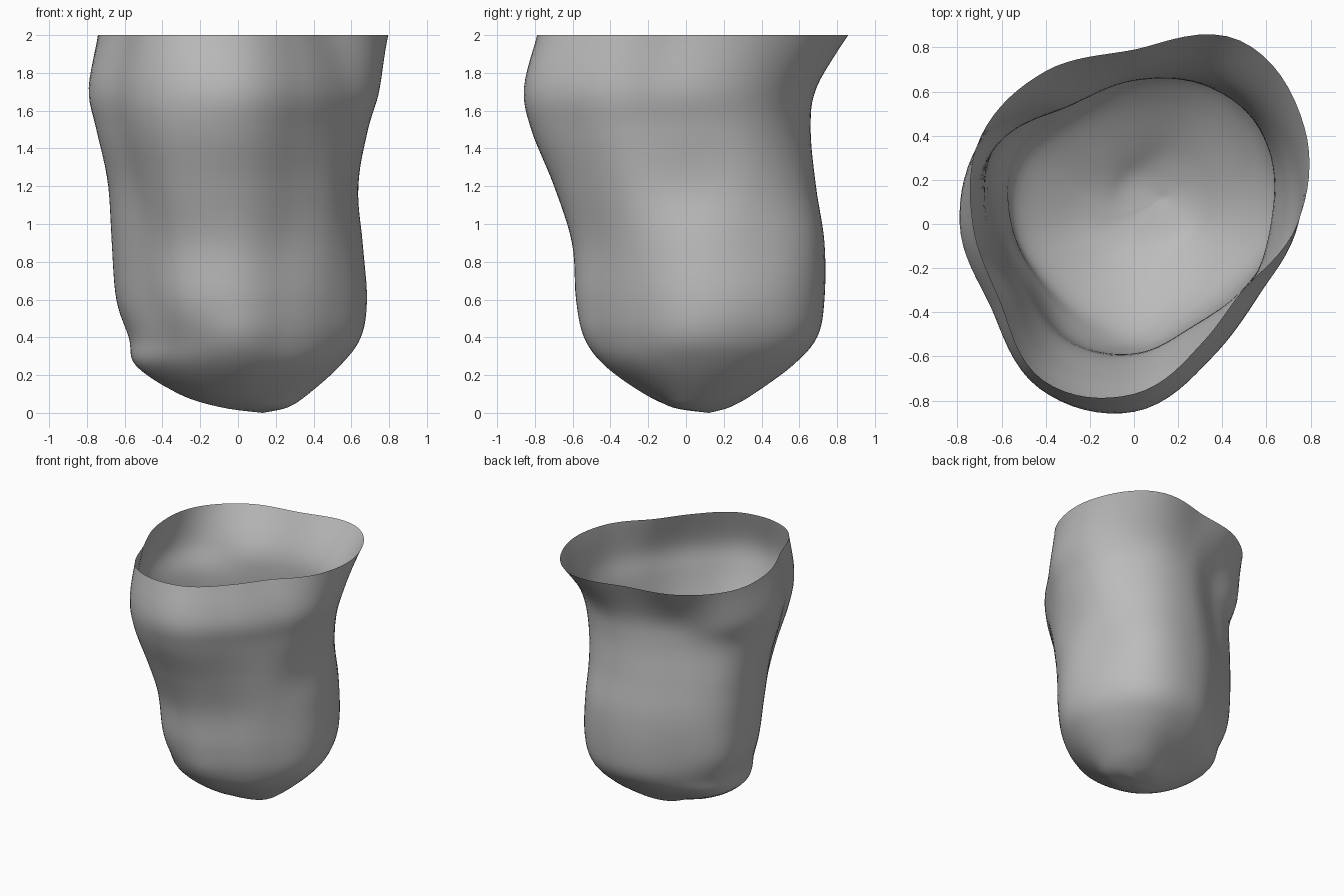
import bpy
import bmesh
from math import cos, sin, radians
from mathutils import Vector

if "Cube" in bpy.data.objects:
    bpy.data.objects.remove(bpy.data.objects["Cube"], do_unlink=True)

# Cross-sections in hundredths: height, then radius every 30 degrees from +x
SECTIONS = [
    (3, [25, 28, 26, 21, 14, 10, 9, 7, 6, 6, 8, 14]),
    (10, [36, 40, 40, 33, 29, 31, 31, 26, 23, 22, 23, 28]),
    (25, [53, 58, 61, 55, 53, 57, 53, 46, 43, 43, 42, 46]),
    (40, [64, 69, 74, 68, 62, 63, 56, 51, 52, 54, 50, 54]),
    (60, [67, 73, 78, 72, 66, 70, 62, 55, 59, 58, 53, 57]),
    (90, [65, 71, 78, 72, 67, 72, 65, 59, 62, 60, 54, 58]),
    (120, [62, 70, 73, 68, 64, 72, 68, 64, 72, 69, 60, 60]),
    (150, [68, 73, 71, 65, 61, 72, 75, 72, 83, 81, 67, 63]),
    (172, [74, 79, 76, 67, 64, 78, 79, 75, 86, 85, 70, 65]),
    (200, [74, 89, 96, 79, 80, 80, 73, 70, 82, 77, 62, 58]),
]
AROUND = 8   # steps between measured directions
UPWARD = 6   # steps between measured heights
BASE_TIP = Vector((0.13, 0.12, 0))


def spline(a, b, c, d, t):
    """Smooth curve from b to c, with a and d as neighbours."""
    return b + 0.5 * t * (c - a + t * (2 * a - 5 * b + 4 * c - d + t * (3 * (b - c) + d - a)))


def section_ring(height, radii):
    """Turn a few radii into a dense smooth ring of points."""
    count = len(radii)
    ring = []
    for i in range(count):
        near = [radii[(i + k) % count] / 100 for k in (-1, 0, 1, 2)]
        for step in range(AROUND):
            t = step / AROUND
            angle = radians((i + t) * 360 / count)
            r = spline(*near, t)
            ring.append(Vector((r * cos(angle), r * sin(angle), height / 100)))
    return ring


def loft(rings):
    """Fill in smooth intermediate rings between the measured ones."""
    last = len(rings) - 1
    result = []
    for i in range(last):
        near = [rings[min(max(i + k, 0), last)] for k in (-1, 0, 1, 2)]
        for step in range(UPWARD):
            t = step / UPWARD
            result.append([spline(*points, t) for points in zip(*near)])
    result.append(rings[-1])
    return result


# Grey material
grey = bpy.data.materials.new("plain grey")
grey.use_nodes = True
colour = (0.5, 0.5, 0.5, 1)
grey.diffuse_color = colour
grey.node_tree.nodes["Principled BSDF"].inputs["Base Color"].default_value = colour

# Vessel wall: thin open shell with an uneven flared rim, from a base point up
bm = bmesh.new()
sections = [section_ring(*s) for s in SECTIONS]
base = [BASE_TIP.copy() for point in sections[0]]
rings = [[bm.verts.new(p) for p in ring] for ring in loft([base] + sections)]
size = len(rings[0])
for low, high in zip(rings, rings[1:]):
    for i in range(size):
        j = (i + 1) % size
        bm.faces.new((low[i], low[j], high[j], high[i]))

# Merge the base point into one rounded, off-centre tip
bmesh.ops.remove_doubles(bm, verts=rings[0], dist=0.0001)

mesh = bpy.data.meshes.new("vessel")
bm.to_mesh(mesh)
bm.free()
mesh.materials.append(grey)
mesh.shade_smooth()
vessel = bpy.data.objects.new("vessel", mesh)
bpy.context.collection.objects.link(vessel)
